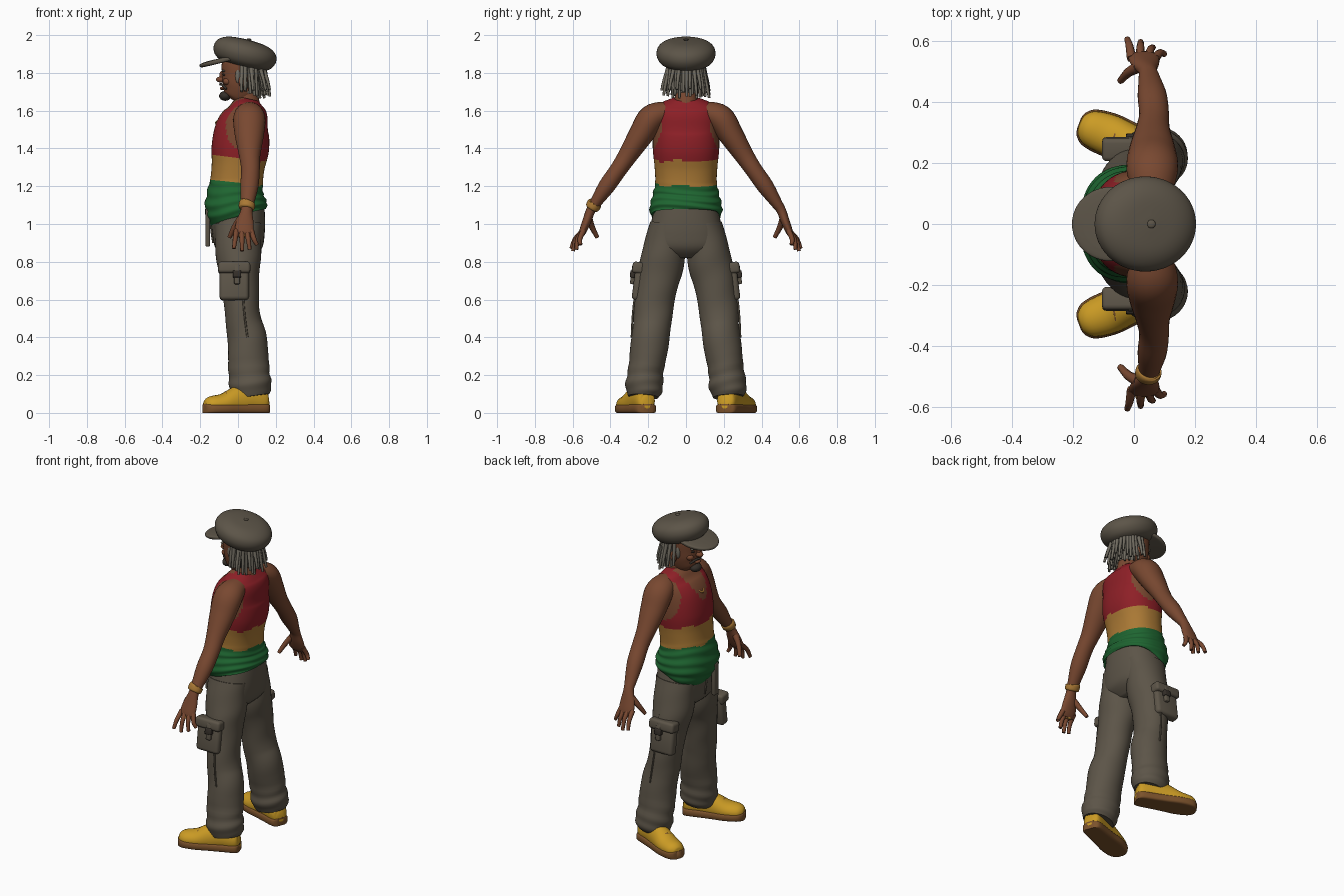
import bpy, bmesh, math, random
from mathutils import Vector

random.seed(4)
if "Cube" in bpy.data.objects:
    bpy.data.objects.remove(bpy.data.objects["Cube"])


def material(name, *rgb):
    m = bpy.data.materials.new(name)
    m.use_nodes = True
    m.diffuse_color = (*rgb, 1)
    m.node_tree.nodes["Principled BSDF"].inputs["Base Color"].default_value = (*rgb, 1)
    return m


SKIN = material("brown skin", .19, .065, .03)
RED = material("red cloth", .27, .014, .02)
GOLD = material("gold cloth", .4, .19, .035)
GREEN = material("green cloth", .013, .13, .03)
KHAKI = material("grey brown cloth", .108, .09, .065)
HAIR = material("grey hair", .16, .145, .115)
DARK = material("dark trim", .035, .028, .022)
YELLOW = material("yellow leather", .6, .33, .018)
SOLE = material("brown sole", .2, .085, .025)


def finish(name, bm, mats, rule=None):
    bmesh.ops.recalc_face_normals(bm, faces=bm.faces)
    for f in bm.faces:
        f.smooth = True
        if rule:
            f.material_index = rule(f.calc_center_median())
    me = bpy.data.meshes.new(name)
    bm.to_mesh(me)
    bm.free()
    ob = bpy.data.objects.new(name, me)
    bpy.context.collection.objects.link(ob)
    for m in mats:
        me.materials.append(m)
    bpy.ops.object.select_all(action='DESELECT')
    ob.select_set(True)
    bpy.context.view_layer.objects.active = ob
    bpy.ops.object.shade_smooth_by_angle(angle=math.radians(50))
    return ob


def spline(rows, steps):
    # Smooth interpolation through rows of numbers
    out = []
    for i in range(len(rows) - 1):
        a, b, c, d = (rows[max(0, min(len(rows) - 1, i + k))] for k in (-1, 0, 1, 2))
        for j in range(steps):
            t = j / steps
            out.append([q + t / 2 * (r - p + t * (2 * p - 5 * q + 4 * r - s + t * (3 * q - p - 3 * r + s)))
                        for p, q, r, s in zip(a, b, c, d)])
    return out + [list(rows[-1])]


def tube(name, rows, mats, rule=None, ref=(1, 0, 0), sides=24, steps=5, power=2, fold=None, floor=None):
    # Loft of rounded sections; each row is x, y, z, radius along ref, radius across
    rows = spline(rows, steps)
    bm, rings = bmesh.new(), []
    for i, r in enumerate(rows):
        t = Vector(rows[min(i + 1, len(rows) - 1)][:3]) - Vector(rows[max(i - 1, 0)][:3])
        t.normalize()
        u = Vector(ref)
        u = (u - t * u.dot(t)).normalized()
        v, ring = t.cross(u), []
        for k in range(sides):
            a = math.tau * k / sides
            c, s = math.cos(a), math.sin(a)
            g = 1 + (fold(r[2], a) if fold else 0)
            p = Vector(r[:3]) + u * math.copysign(abs(c) ** (2 / power), c) * max(r[3], .001) * g
            p += v * math.copysign(abs(s) ** (2 / power), s) * max(r[4], .001) * g
            if floor is not None:
                p.z = max(p.z, floor)
            ring.append(bm.verts.new(p))
        rings.append(ring)
    for a, b in zip(rings, rings[1:]):
        for k in range(sides):
            bm.faces.new((a[k], a[k - 1], b[k - 1], b[k]))
    bm.faces.new(rings[0])
    bm.faces.new(rings[-1])
    return finish(name, bm, mats, rule)


def cord(name, pts, r, mat, tip=.6):
    n = len(pts) - 1
    rows = [(*p, r * (1 - (1 - tip) * i / n), r * (1 - (1 - tip) * i / n)) for i, p in enumerate(pts)]
    ref = (1, 0, 0) if abs(pts[-1][0] - pts[0][0]) < abs(pts[-1][2] - pts[0][2]) else (0, 0, 1)
    return tube(name, rows, [mat], ref=ref, sides=8, steps=4)


def ball(name, loc, size, mat):
    bm = bmesh.new()
    bmesh.ops.create_uvsphere(bm, u_segments=20, v_segments=12, radius=1)
    for v in bm.verts:
        v.co = Vector(a * b + c for a, b, c in zip(v.co, size, loc))
    return finish(name, bm, [mat])


def box(name, loc, size, mat, tilt=0, bevel=.012):
    bm = bmesh.new()
    bmesh.ops.create_cube(bm, size=1)
    for v in bm.verts:
        v.co = Vector(a * b for a, b in zip(v.co, size))
    bmesh.ops.bevel(bm, geom=bm.edges[:], offset=bevel, segments=3, affect='EDGES', profile=.5)
    ob = finish(name, bm, [mat])
    ob.location, ob.rotation_euler.x = loc, tilt
    return ob


# Striped vest with scooped neck and armholes
def vest_rule(p):
    y = abs(p.y)
    if p.x < .03 and p.z > 1.49 + (y / .08) ** 2 * .14:
        return 3
    if y > .1 and ((p.x - .03) / .095) ** 2 + ((p.z - 1.51) / .12) ** 2 < 1:
        return 3
    wave = .008 * math.sin(p.y * 30 + p.x * 20)
    return 0 if p.z > 1.345 - p.x * .08 + wave else 1 if p.z > 1.215 - p.x * .1 + wave else 2


def vest_fold(z, a):
    return .02 * math.sin(z * 130 + 2 * math.sin(2 * a)) * max(0, min(1, (1.24 - z) / .06))


tube("vest", [(.0, 0, 1.035, .14, .17), (-.005, 0, 1.05, .157, .188), (-.012, 0, 1.1, .165, .19),
              (-.014, 0, 1.16, .15, .175), (-.008, 0, 1.22, .14, .163), (0, 0, 1.3, .14, .166),
              (.012, 0, 1.4, .152, .176), (.022, 0, 1.5, .143, .174), (.045, 0, 1.58, .115, .168),
              (.053, 0, 1.63, .085, .148), (.06, 0, 1.662, .05, .075)],
     [RED, GOLD, GREEN, SKIN], vest_rule, sides=72, steps=8, power=2.3, fold=vest_fold)

# Head, face and neck
tube("neck", [(.06, 0, 1.58, .07, .08), (.05, 0, 1.65, .062, .062), (.035, 0, 1.72, .06, .058)], [SKIN])
tube("head", [(-.02, 0, 1.652, .035, .025), (-.01, 0, 1.67, .07, .052), (.01, 0, 1.72, .094, .074),
              (.02, 0, 1.78, .105, .084), (.025, 0, 1.85, .11, .09), (.03, 0, 1.9, .09, .08)],
     [SKIN, HAIR], lambda p: int(p.x > .05 and p.z > 1.69), sides=40, power=2.2)
ball("nose", (-.092, 0, 1.765), (.025, .02, .016), SKIN)
ball("nose_bridge", (-.085, 0, 1.785), (.014, .011, .026), SKIN)
ball("lips", (-.082, 0, 1.718), (.014, .024, .009), SKIN)
ball("chin_beard", (-.068, 0, 1.678), (.032, .038, .026), DARK)
cord("moustache", [(-.06, -.045, 1.715), (-.085, -.022, 1.738), (-.093, 0, 1.74),
                   (-.085, .022, 1.738), (-.06, .045, 1.715)], .007, DARK, 1)
for s, side in ((-1, "left"), (1, "right")):
    ball(side + "_eye", (-.071, s * .034, 1.79), (.01, .014, .007), DARK)
    ball(side + "_eyebrow", (-.076, s * .036, 1.81), (.012, .022, .006), HAIR)
    ball(side + "_ear", (.025, s * .088, 1.755), (.022, .011, .034), SKIN)
    ball(side + "_cheek", (-.055, s * .042, 1.755), (.025, .022, .02), SKIN)
    ball(side + "_sideburn", (.0, s * .079, 1.785), (.015, .012, .04), HAIR)

# Hanging locks of hair under the cap
for i in range(38):
    a = math.radians(-102 + 204 * (i % 19) / 18 + random.uniform(-5, 5))
    inner = i // 19
    c, s = math.cos(a), math.sin(a)
    r, out = .088 - .012 * inner, random.uniform(.02, .052) * (1 - .5 * inner)
    low = 1.69 + random.uniform(-.025, .03) + .02 * (c < .2)
    pts = [(.045 + c * (r + out * k), s * (r + out * k), 1.86 + (low - 1.86) * h)
           for k, h in ((0, 0), (.35, .35), (.75, .7), (1, 1))]
    cord("hair_lock", pts, .0125, HAIR, .55)


# Flat cap: tilted puffed crown and brim
def stack(name, centre, axis, layers, **kw):
    d = Vector(axis).normalized()
    return tube(name, [(*(Vector(centre) + d * h), a, b) for h, a, b in layers], [KHAKI], sides=48, **kw)


stack("cap_crown", (.038, 0, 1.906), (.26, 0, 1),
      [(-.072, .09, .085), (-.066, .125, .115), (-.045, .155, .142), (-.01, .17, .156),
       (.025, .163, .15), (.05, .135, .125), (.065, .09, .085), (.071, .02, .02)])
stack("cap_brim", (-.075, 0, 1.868), (-.24, 0, 1),
      [(-.012, .1, .1), (-.01, .125, .117), (0, .132, .122), (.009, .125, .117), (.014, .09, .085)])
ball("cap_button", (.057, 0, 1.976), (.014, .014, .006), KHAKI)


# Baggy trousers
def trouser_fold(z, a):
    hem = max(0, min(1, (.32 - z) / .15))
    return .012 * math.sin(z * 32 + 2 * a) + .03 * hem * math.sin(z * 85 + 1.5 * math.sin(a))


tube("trouser_hips", [(.0, 0, 1.1, .14, .165), (0, 0, 1.02, .143, .182), (.003, 0, .94, .138, .196),
                      (.005, 0, .87, .122, .19), (.005, 0, .82, .07, .1)], [KHAKI], sides=40, power=2.3)
cord("trouser_fly", [(-.139, 0, 1.06), (-.141, 0, .98), (-.132, 0, .9)], .008, KHAKI)
box("hanging_strap", (-.16, -.06, .98), (.024, .045, .2), KHAKI, bevel=.008)

for s, side in ((-1, "left"), (1, "right")):
    tube(side + "_trouser_leg",
         [(0, s * .095, 1.0, .125, .095), (.003, s * .122, .82, .118, .117), (.012, s * .148, .7, .1, .11),
          (.018, s * .168, .58, .093, .104), (.03, s * .178, .48, .095, .101), (.05, s * .19, .38, .105, .1),
          (.058, s * .213, .22, .108, .095), (.068, s * .222, .13, .112, .098), (.075, s * .225, .085, .09, .08)],
         [KHAKI], sides=40, steps=8, fold=trouser_fold)
    # Cargo pocket with flap and buckle
    tilt = s * .13
    box(side + "_cargo_pocket", (-.02, s * .247, .69), (.155, .06, .19), KHAKI, tilt, .02)
    box(side + "_pocket_flap", (-.02, s * .246, .768), (.17, .076, .06), KHAKI, tilt, .015)
    box(side + "_pocket_strap", (-.005, s * .271, .73), (.03, .04, .1), KHAKI, tilt, .006)
    box(side + "_pocket_buckle", (-.005, s * .281, .735), (.044, .03, .038), DARK, tilt, .006)
    cord(side + "_side_seam", [(.02, s * .236, .82), (.03, s * .277, .57), (.05, s * .288, .4)], .005, KHAKI, 1)

    # Shoe, built from heel to toe along an outward direction
    d = Vector((-.34, s * .125, 0)).normalized()
    heel = Vector((.157, s * .205, 0))

    def at(l, w, h):
        return heel + d * l + Vector((-d.y, d.x, 0)) * w + Vector((0, 0, h))

    shape = [(0, .06, .03, .025), (.02, .06, .065, .05), (.1, .07, .08, .056), (.17, .062, .08, .06),
             (.25, .048, .055, .067), (.32, .042, .046, .058), (.35, .04, .03, .035), (.358, .04, .01, .012)]
    tube(side + "_shoe", [(*at(l, 0, z), h, w) for l, z, h, w in shape], [YELLOW], ref=(0, 0, 1), floor=.02)
    tube(side + "_sole", [(*at(l * 1.012 - .002, 0, .022), .026, w + .006) for l, z, h, w in shape],
         [SOLE], ref=(0, 0, 1), power=4, floor=0)
    for l, h in ((.165, .142), (.2, .126), (.235, .109)):
        cord(side + "_lace", [at(l, -.03, h - .012), at(l, 0, h), at(l + .006, .03, h - .012)], .006, SOLE, 1)

    # Arm and palm
    tube(side + "_arm",
         [(.06, s * .1, 1.595, .065, .055), (.06, s * .18, 1.56, .085, .073), (.06, s * .24, 1.47, .077, .065),
          (.062, s * .31, 1.36, .056, .051), (.066, s * .36, 1.285, .049, .045), (.06, s * .42, 1.2, .048, .044),
          (.05, s * .48, 1.11, .035, .03), (.045, s * .505, 1.07, .031, .025), (.037, s * .527, 1.01, .046, .023),
          (.032, s * .547, .96, .05, .019), (.032, s * .557, .935, .04, .012)], [SKIN], sides=28)
    # Fingers and thumb
    for i, (x0, x1, y1, z1) in enumerate(((-.008, -.022, .607, .87), (.02, .022, .598, .857),
                                          (.046, .062, .58, .865), (.07, .1, .558, .89))):
        cord(side + "_finger", [(x0, s * .543, .965), ((x0 + x1) / 2, s * (y1 * .5 + .283), .92), (x1, s * y1, z1)],
             .0155, SKIN, .65)
    cord(side + "_thumb", [(.015, s * .515, 1.03), (-.018, s * .498, .985), (-.045, s * .47, .93)], .02, SKIN, .55)

# Bracelet, finger ring and neck cord
tube("left_bracelet", [(.05, -.48, 1.115, .036, .033), (.048, -.484, 1.108, .043, .039),
                       (.046, -.496, 1.087, .042, .037), (.045, -.5, 1.08, .035, .03)], [GOLD])
tube("left_finger_ring", [(.021, -.558, .943, .018, .018), (.021, -.563, .931, .018, .018)], [GOLD], sides=12)
cord("neck_cord", [(.05, -.075, 1.655), (-.035, -.062, 1.615), (-.092, -.03, 1.56), (-.116, 0, 1.535),
                   (-.092, .03, 1.56), (-.035, .062, 1.615), (.05, .075, 1.655)], .006, GOLD, 1)
